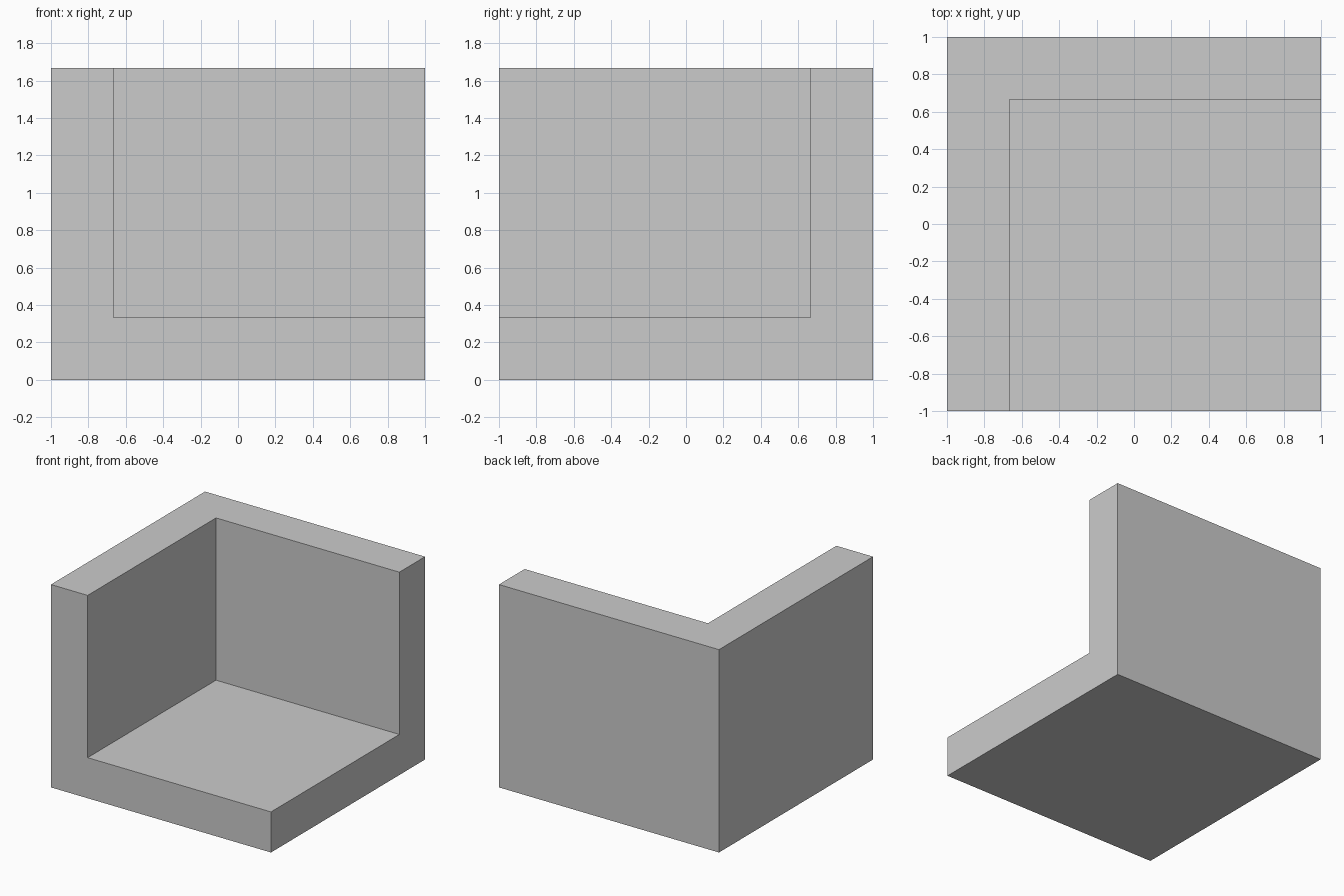
import bpy
from mathutils import Vector

if "Cube" in bpy.data.objects:
    bpy.data.objects.remove(bpy.data.objects["Cube"])

T = 1 / 3        # wall and floor thickness
H = 5 / 3        # overall height


def box(name, low, high):
    low, high = Vector(low), Vector(high)
    bpy.ops.mesh.primitive_cube_add(size=1, location=(low + high) / 2)
    ob = bpy.context.object
    ob.name = name
    ob.scale = high - low
    bpy.ops.object.transform_apply(location=True, rotation=False, scale=True)
    return ob


# Solid block that becomes the floor and two walls
corner = box("corner_block", (-1, -1, 0), (1, 1, H))

# Cutter for the open front, right and top
cutter = box("notch_cutter", (-1 + T, -2, T), (2, 1 - T, H + 1))
cutter.hide_render = True

# Carve the notch, then drop the cutter
mod = corner.modifiers.new("notch", "BOOLEAN")
mod.operation = "DIFFERENCE"
mod.solver = "EXACT"
mod.object = cutter
bpy.context.view_layer.objects.active = corner
bpy.ops.object.modifier_apply(modifier=mod.name)
bpy.data.objects.remove(cutter, do_unlink=True)
